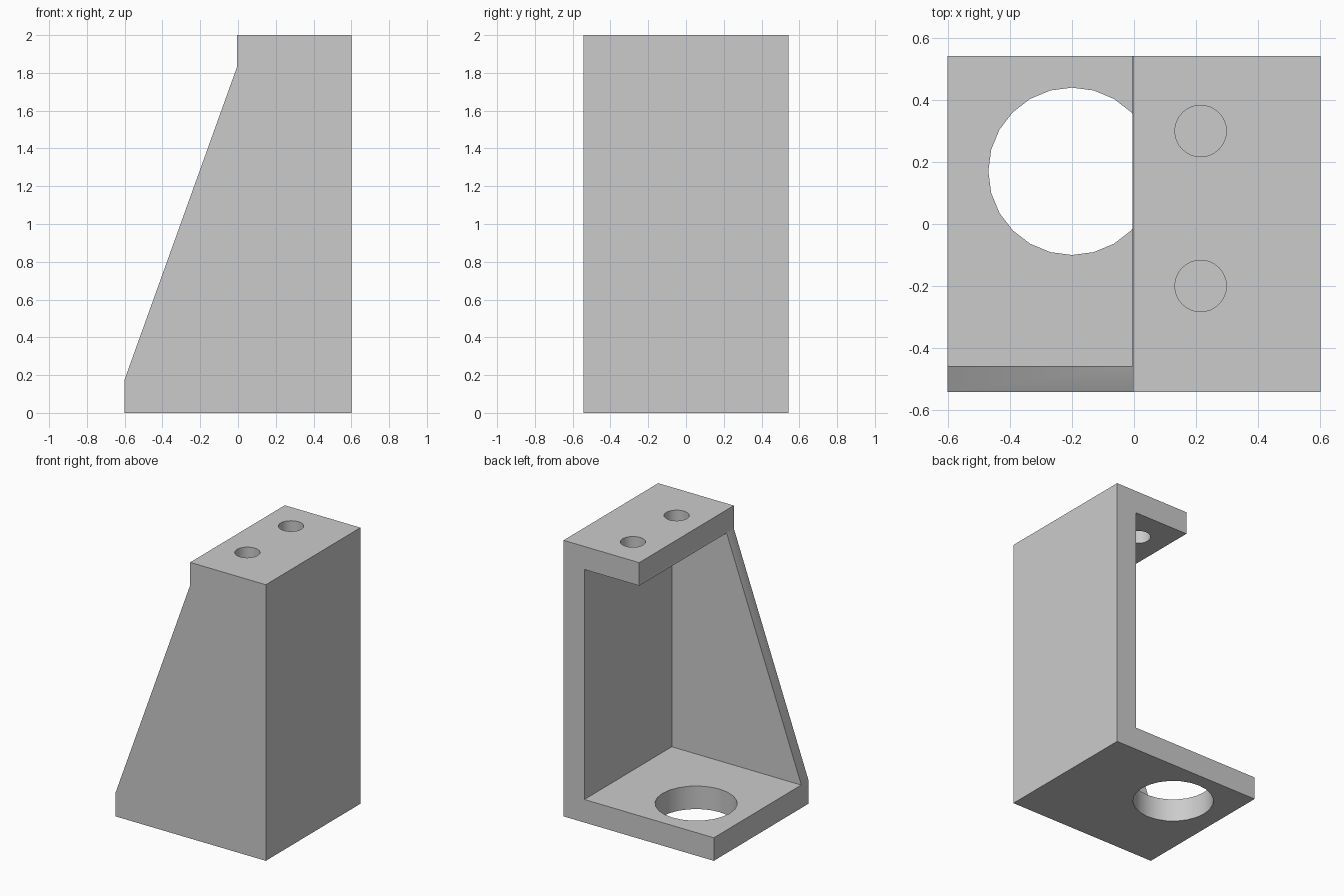
import bpy, bmesh, math

cube = bpy.data.objects.get("Cube")
if cube:
    bpy.data.objects.remove(cube, do_unlink=True)

HX, HY, H = 0.602, 0.5415, 2.0      # half width, half depth, height
WALL, WEB = 0.167, 0.083            # plate and gusset thickness
LIP = -0.004                        # free edge of the top flange

grey = bpy.data.materials.new("light_grey")
grey.use_nodes = True
grey.diffuse_color = (0.6, 0.6, 0.6, 1)
grey.node_tree.nodes["Principled BSDF"].inputs["Base Color"].default_value = (0.6, 0.6, 0.6, 1)


def make_object(name, bm):
    bmesh.ops.recalc_face_normals(bm, faces=bm.faces)
    mesh = bpy.data.meshes.new(name)
    bm.to_mesh(mesh)
    bm.free()
    mesh.materials.append(grey)
    obj = bpy.data.objects.new(name, mesh)
    bpy.context.collection.objects.link(obj)
    return obj


def extrude_profile(name, points, y0, y1):
    """Extrude an (x, z) outline along y."""
    bm = bmesh.new()
    face = bm.faces.new([bm.verts.new((x, y0, z)) for x, z in points])
    new = bmesh.ops.extrude_face_region(bm, geom=[face])["geom"]
    verts = [v for v in new if isinstance(v, bmesh.types.BMVert)]
    bmesh.ops.translate(bm, verts=verts, vec=(0, y1 - y0, 0))
    return make_object(name, bm)


def drill(name, x, y, z, radius, sides):
    """Vertical round cutter."""
    bm = bmesh.new()
    bmesh.ops.create_cone(bm, cap_ends=True, segments=sides, radius1=radius,
                          radius2=radius, depth=0.4)
    bmesh.ops.translate(bm, verts=bm.verts, vec=(x, y, z))
    return make_object(name, bm)


# Solid body with the sloping gusset outline
bracket = extrude_profile("bracket", [
    (HX, 0), (HX, H), (LIP, H), (LIP, H - WALL + 0.002),
    (-HX, WALL + 0.005), (-HX, 0)], -HY, HY)

# Pocket that leaves floor, upright wall, top flange and gusset
inner = HX - WALL
cutters = [extrude_profile("pocket_cutter", [
    (-1, WALL), (inner, WALL), (inner, H - WALL), (-1, H - WALL)], WEB - HY, 1)]

# Large floor hole and two bolt holes in the flange
cutters.append(drill("floor_hole_cutter", -0.2, 0.17, WALL / 2, 0.27, 24))
for y in (-0.2, 0.3):
    cutters.append(drill("bolt_hole_cutter", 0.215, y, H - WALL / 2, 0.083, 32))

for cutter in cutters:
    cutter.hide_render = True
    mod = bracket.modifiers.new(cutter.name, 'BOOLEAN')
    mod.operation = 'DIFFERENCE'
    mod.solver = 'EXACT'
    mod.object = cutter

# Bake the cuts, then drop the cutters
depsgraph = bpy.context.evaluated_depsgraph_get()
result = bpy.data.meshes.new_from_object(bracket.evaluated_get(depsgraph))
bracket.modifiers.clear()
bracket.data = result
for cutter in cutters:
    bpy.data.objects.remove(cutter, do_unlink=True)

# Smooth the round walls, keep the edges sharp
bpy.ops.object.select_all(action='DESELECT')
bracket.select_set(True)
bpy.context.view_layer.objects.active = bracket
bpy.ops.object.shade_smooth_by_angle(angle=math.radians(30))
